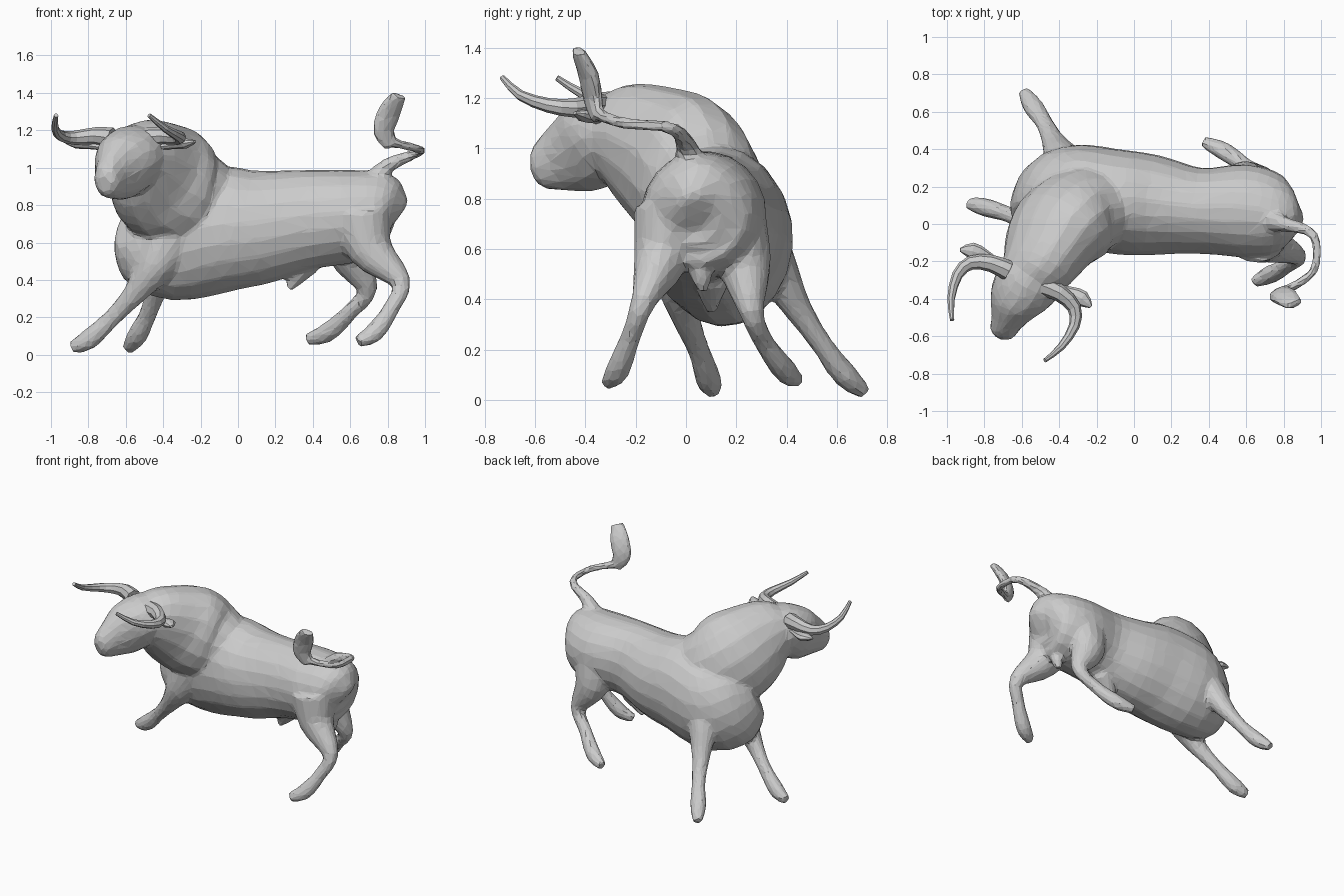
import bpy, math
from mathutils import Vector

cube = bpy.data.objects.get("Cube")
if cube:
    bpy.data.objects.remove(cube, do_unlink=True)

grey = bpy.data.materials.new("stone_grey")
grey.use_nodes = True
tone = (0.6, 0.6, 0.6, 1)
grey.diffuse_color = tone
grey.node_tree.nodes["Principled BSDF"].inputs["Base Color"].default_value = tone

UPWARD, SIDEWAYS = Vector((0, 0, 1)), Vector((1, 0, 0))


def catmull_rom(before, start, end, after, t):
    """Smooth value between start and end."""
    slope_in, slope_out = (end - before) / 2, (after - start) / 2
    ease = t * t * (3 - 2 * t)
    pull_in, pull_out = t * (1 - t) ** 2, t * t * (t - 1)
    return start + (end - start) * ease + slope_in * pull_in + slope_out * pull_out


def refine(rows, steps):
    """Insert smooth rows between the given ones."""
    padded = [rows[0], *rows, rows[-1]]
    smooth = []
    for group in zip(padded, padded[1:], padded[2:], padded[3:]):
        for step in range(steps):
            smooth.append([catmull_rom(*values, step / steps) for values in zip(*group)])
    return smooth + [rows[-1]]


def loft(name, rows, reference=UPWARD, sides=16, steps=4):
    """Closed tube of ellipses; a row is x, y, z, half width, half height."""
    rings = refine(rows, steps)
    centres = [Vector(ring[:3]) for ring in rings]
    ahead = centres[1:] + centres[-1:]
    behind = centres[:1] + centres[:-1]
    verts, faces, across = [], [], None
    for ring, centre, following, previous in zip(rings, centres, ahead, behind):
        along = (following - previous).normalized()
        if across is None:
            across = reference.cross(along)
        across = (across - along * across.dot(along)).normalized()
        upright = along.cross(across)
        width, height = ring[3:]
        for k in range(sides):
            angle = math.tau * k / sides
            verts.append(centre + across * width * math.cos(angle)
                         + upright * height * math.sin(angle))
    for first in range(0, len(verts) - sides, sides):
        for k in range(sides):
            a, b = first + k, first + (k + 1) % sides
            faces.append((a, b, b + sides, a + sides))
    faces.append(tuple(reversed(range(sides))))
    faces.append(tuple(range(len(verts) - sides, len(verts))))
    mesh = bpy.data.meshes.new(name)
    mesh.from_pydata(verts, [], faces)
    mesh.materials.append(grey)
    part = bpy.data.objects.new(name, mesh)
    bpy.context.collection.objects.link(part)
    return part


def tube(name, joints, girths, depth=1, **options):
    """Loft along joints, with a radius for each and one depth-to-width ratio."""
    rows = [(*joint, girth, girth * depth) for joint, girth in zip(joints, girths)]
    return loft(name, rows, **options)


def taper(start, end, count):
    """Radii falling evenly from start to end."""
    return [start + (end - start) * i / (count - 1) for i in range(count)]


# Head frame: the head is turned towards the front right
HEAD = Vector((-.58, -.29, 0))
HEAD_FORWARD = Vector((-.4, -.92, 0))
HEAD_LEFT = Vector((.92, -.4, 0))


def on_head(left, forward, height):
    return HEAD + HEAD_LEFT * left + HEAD_FORWARD * forward + UPWARD * height


# Barrel of the body, from rump to chest
trunk = loft("body", [
    (.86, .03, .74, .04, .06), (.84, .03, .75, .12, .15), (.77, .04, .76, .21, .22),
    (.6, .07, .74, .25, .25), (.35, .07, .72, .23, .27), (.1, .1, .68, .27, .31),
    (-.1, .12, .67, .28, .34), (-.35, .16, .62, .26, .33),
    (-.5, .08, .68, .19, .28), (-.57, .03, .72, .1, .16)], sides=20)

# Arched neck with its hump
neck = loft("neck", [
    (0, .11, .78, .12, .16), (-.12, .09, .8, .2, .23), (-.26, .06, .84, .25, .29),
    (-.4, -.03, .93, .25, .32), (-.5, -.2, 1.03, .2, .25), (-.56, -.3, 1.06, .17, .18)])

# Head narrowing to the muzzle
head = loft("head", [
    (*on_head(.02, -.1, 1.06), .14, .15), (*on_head(.02, 0, 1.06), .18, .17),
    (*on_head(0, .12, 1.0), .15, .18), (*on_head(0, .24, .95), .09, .13),
    (*on_head(0, .31, .92), .07, .09), (*on_head(0, .34, .91), .04, .05)])

# Legs, from thigh or shoulder down to the toe
HIND_GIRTHS = (.15, .11, .05, .04, .048, .03)
FRONT_GIRTHS = (.16, .1, .058, .043, .05, .03)
leg_joints = {
    "right_hind_leg": [(.66, -.06, .74), (.71, -.1, .56), (.87, -.17, .39),
                       (.82, -.22, .25), (.73, -.27, .12), (.64, -.31, .07)],
    "left_hind_leg": [(.6, .17, .72), (.6, .23, .54), (.69, .26, .35),
                      (.6, .31, .23), (.48, .39, .12), (.37, .44, .08)],
    "left_front_leg": [(-.32, .22, .7), (-.38, .34, .54), (-.43, .44, .37),
                       (-.48, .54, .22), (-.54, .63, .1), (-.59, .71, .03)],
    "right_front_leg": [(-.38, .02, .6), (-.45, -.02, .47), (-.55, 0, .33),
                        (-.67, .05, .2), (-.8, .09, .08), (-.89, .11, .04)],
}
legs = [tube(name, joints, HIND_GIRTHS if "hind" in name else FRONT_GIRTHS,
             depth=1.1, reference=SIDEWAYS)
        for name, joints in leg_joints.items()]

# Underside details
sheath = tube("sheath", [(.36, .1, .49), (.27, .1, .35)], taper(.08, .02, 2))
sack = tube("scrotum", [(.73, .05, .6), (.72, .06, .5), (.71, .07, .43)],
            (.03, .042, .02), reference=SIDEWAYS)

# Tail curling round to a raised, flattened tuft
tail = tube("tail", [(.72, .02, .9), (.8, 0, 1.01), (.96, -.06, 1.08),
                     (.96, -.25, 1.1), (.8, -.36, 1.14)],
            (.08, .042, .026, .024, .026))
tuft = tube("tail_tuft", [(.82, -.35, 1.11), (.78, -.37, 1.2),
                          (.81, -.39, 1.3), (.86, -.43, 1.39)],
            (.02, .032, .034, .024), depth=2)

# Fuse the anatomy into one sculpted skin, then cut it back to broad facets
bpy.ops.object.select_all(action="DESELECT")
for part in [trunk, neck, head, sheath, sack, tail, tuft, *legs]:
    part.select_set(True)
bpy.context.view_layer.objects.active = trunk
bpy.ops.object.join()
fuse = trunk.modifiers.new("fuse", "REMESH")
fuse.mode = "VOXEL"
fuse.voxel_size = .014
soften = trunk.modifiers.new("soften", "SMOOTH")
soften.iterations = 6
facet = trunk.modifiers.new("facet", "DECIMATE")
facet.ratio = .06
for modifier_name in ("fuse", "soften", "facet"):
    bpy.ops.object.modifier_apply(modifier=modifier_name)
trunk.data.materials.clear()
trunk.data.materials.append(grey)
bpy.ops.object.shade_flat()

# Mirrored horns, sweeping out and forward, over leaf-shaped ears
for side_name, mirror in (("left", 1), ("right", -1)):
    horn = [(.1, 0, 1.16), (.2, 0, 1.17), (.3, .04, 1.16),
            (.34, .13, 1.17), (.32, .26, 1.21), (.27, .36, 1.28)]
    tube(side_name + "_horn", [on_head(out * mirror, forward, height)
                               for out, forward, height in horn],
         taper(.055, .012, len(horn)), sides=8, steps=2)
    ear = [(.1, 0, 1.1), (.24, -.02, 1.12), (.32, -.02, 1.13), (.38, 0, 1.14)]
    tube(side_name + "_ear", [on_head(out * mirror, forward, height)
                              for out, forward, height in ear],
         (.02, .035, .045, .01), depth=.6, sides=8, steps=2)
